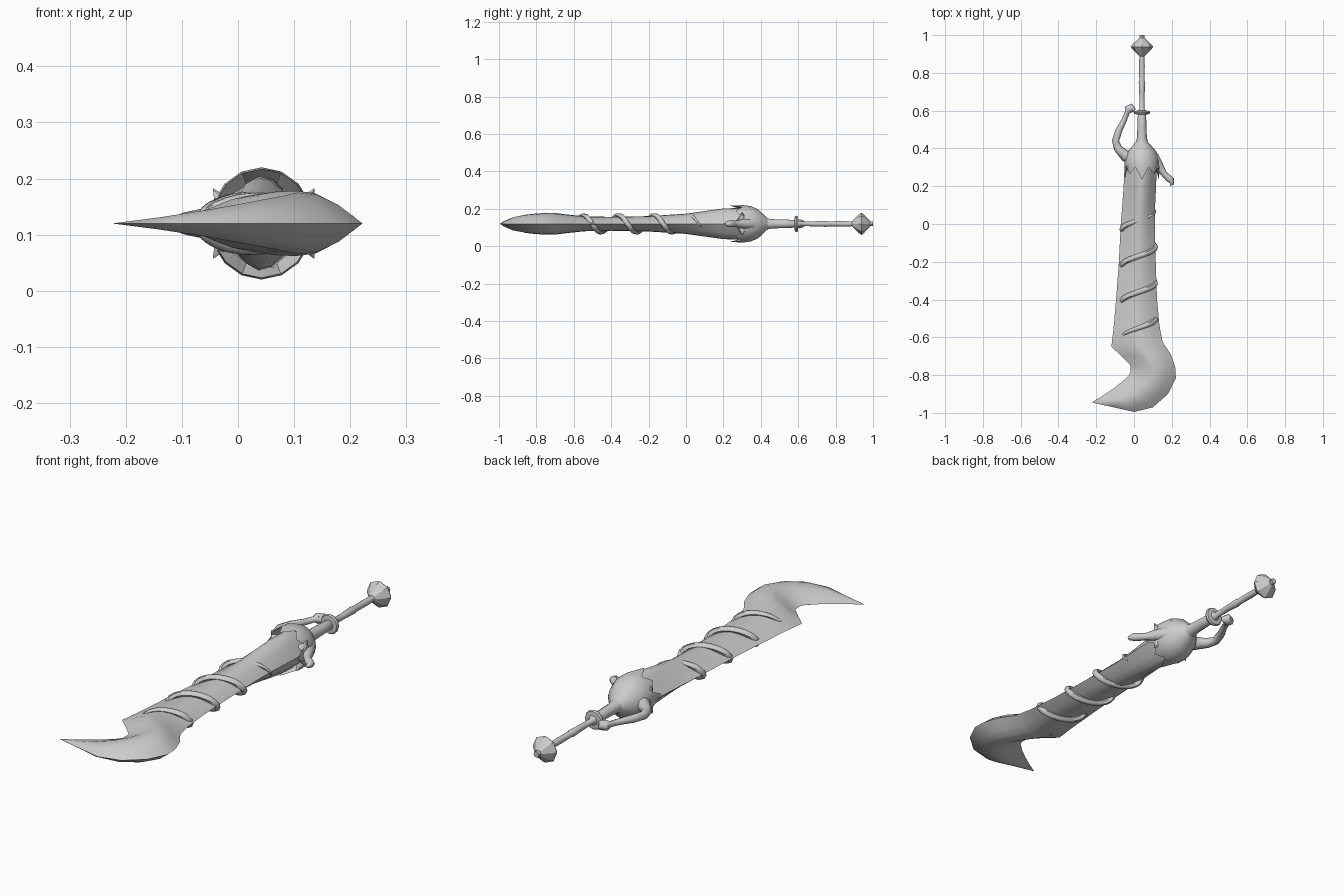
import bpy, bmesh, math
from mathutils import Vector

if "Cube" in bpy.data.objects:
    bpy.data.objects.remove(bpy.data.objects["Cube"])

CX, CZ = 0.042, 0.12          # axis of the hilt

steel = bpy.data.materials.new("grey_steel")
steel.diffuse_color = (0.6, 0.6, 0.6, 1)
steel.use_nodes = True
steel.node_tree.nodes["Principled BSDF"].inputs["Base Color"].default_value = steel.diffuse_color


def loft(name, rings, angle=45):
    """Skin a list of equal-length point rings, closing both ends."""
    bm = bmesh.new()
    rows = [[bm.verts.new(p) for p in r] for r in rings]
    n = len(rows[0])
    for a, b in zip(rows, rows[1:]):
        for i in range(n):
            j = (i + 1) % n
            bm.faces.new((a[i], a[j], b[j], b[i]))
    bm.faces.new(rows[0])
    bm.faces.new(rows[-1])
    bmesh.ops.remove_doubles(bm, verts=bm.verts, dist=1e-5)
    bmesh.ops.recalc_face_normals(bm, faces=bm.faces)
    me = bpy.data.meshes.new(name)
    bm.to_mesh(me)
    bm.free()
    me.materials.append(steel)
    ob = bpy.data.objects.new(name, me)
    bpy.context.collection.objects.link(ob)
    bpy.ops.object.select_all(action='DESELECT')
    ob.select_set(True)
    bpy.context.view_layer.objects.active = ob
    bpy.ops.object.shade_smooth_by_angle(angle=math.radians(angle))
    return ob


def ring_y(y, rx, rz, n, turn=0.0):
    return [(CX + rx * math.cos(2 * math.pi * i / n + turn), y,
             CZ + rz * math.sin(2 * math.pi * i / n + turn)) for i in range(n)]


def lathe(name, profile, n, angle=45):
    return loft(name, [ring_y(y, r, r, n) for y, r in profile], angle)


def tube(name, path, n=8):
    """Tapered tube along (x, y, z, radius) points."""
    pts = [Vector(p[:3]) for p in path]
    rings = []
    for i, p in enumerate(pts):
        t = (pts[min(i + 1, len(pts) - 1)] - pts[max(i - 1, 0)]).normalized()
        u = t.cross(Vector((0, 0, 1))).normalized()
        v = t.cross(u)
        r = path[i][3]
        rings.append([p + r * (math.cos(2 * math.pi * k / n) * u +
                               math.sin(2 * math.pi * k / n) * v) for k in range(n)])
    return loft(name, rings, 60)


# Blade: left edge, right edge, half thickness for each station
stations = [
    ((-.045, .36), (.115, .36), .070), ((-.05, .30), (.12, .30), .085),
    ((-.055, .20), (.117, .20), .082), ((-.062, .10), (.112, .10), .068),
    ((-.07, 0), (.11, 0), .054), ((-.08, -.2), (.115, -.2), .041),
    ((-.095, -.4), (.122, -.4), .037), ((-.108, -.55), (.135, -.54), .040),
    ((-.12, -.65), (.152, -.625), .050), ((-.065, -.70), (.195, -.69), .057),
    ((-.02, -.745), (.218, -.755), .058), ((-.018, -.785), (.222, -.815), .055),
    ((-.03, -.805), (.18, -.90), .049), ((-.065, -.837), (.10, -.97), .038),
    ((-.115, -.875), (0, -.995), .024), ((-.17, -.912), (-.11, -.97), .011),
    ((-.224, -.945), (-.224, -.945), 0),
]
shape = [(0, 0), (.2, .42), (.4, .86), (.52, 1), (.66, .93), (.82, .6), (1, 0)]
section = shape + [(t, -h) for t, h in reversed(shape[1:-1])]
loft("blade", [[(a[0] + (b[0] - a[0]) * t, a[1] + (b[1] - a[1]) * t, CZ + h * k)
                for t, k in section] for a, b, h in stations], 50)

# Vine spiralling around the blade
vine = []
steps = 90
for i in range(steps + 1):
    f = i / steps
    y = -0.62 + 0.70 * f
    a = math.pi * 0.5 - 2 * math.pi * (y + 0.55) / 0.19
    end = min(1, 8 * f, 8 * (1 - f))
    vine.append((.025 + .088 * math.cos(a), y, CZ + .044 * math.sin(a), .003 + .011 * end))
tube("spiral_vine", vine, 6)

# Guard: bell-shaped cup with jagged claws around the blade root
N = 16
cup = [ring_y(y, rx, rz, N) for y, rx, rz in
       [(.445, .022, .022), (.42, .045, .045), (.385, .075, .078),
        (.345, .090, .095), (.305, .093, .100)]]
claws = ring_y(.28, .090, .097, N)
cup.append([(x, .235 if i % 4 == 0 else .265 if i % 2 == 0 else .30, z)
            for i, (x, y, z) in enumerate(claws)])
cup.append(ring_y(.32, .070, .076, N))
loft("guard_cup", cup, 40)

# Spikes on both flat sides and on the four corners of the guard
for s in (1, -1):
    for dx, dz, y, r, dirx in ((0, .118, .305, .040, 0), (.094, .062, .30, .024, .6),
                               (-.086, .062, .30, .024, -.6)):
        tip = Vector((CX + dx, y, CZ + s * dz))
        base = tip - Vector((dirx, 0, s)).normalized() * .045
        tube("guard_spike", [(*base, r), (*tip, .001)], 6)

# Long arm sweeping back to the collar, short arm hooking forward
tube("rear_arm", [(.0, .345, CZ, .035), (-.045, .36, CZ, .030), (-.085, .40, CZ, .022),
                  (-.098, .44, CZ, .019), (-.080, .495, CZ, .018), (-.052, .55, CZ, .014),
                  (-.036, .59, CZ, .013), (-.030, .605, CZ, .024), (-.015, .615, CZ, .023),
                  (.004, .60, CZ, .010)])
tube("front_arm", [(.06, .40, CZ, .035), (.105, .345, CZ, .032), (.135, .30, CZ, .024),
                   (.160, .265, CZ, .016), (.180, .245, CZ, .018), (.196, .232, CZ, .018),
                   (.203, .212, CZ, .010), (.192, .205, CZ, .004)])

# Grip, collar and pommel
lathe("grip", [(.42, .034), (.46, .026), (.52, .024), (.60, .021), (.61, .013),
               (.68, .014), (.75, .017), (.76, .014), (.84, .015), (.91, .013)], 10)
lathe("collar", [(.580, .024), (.582, .040), (.590, .044), (.598, .040), (.600, .024)], 12)
lathe("pommel", [(.888, .014), (.925, .050), (.938, .060), (.951, .050), (.985, .014)], 8, 30)
lathe("pommel_stub", [(.97, .013), (1.0, .013)], 8)
